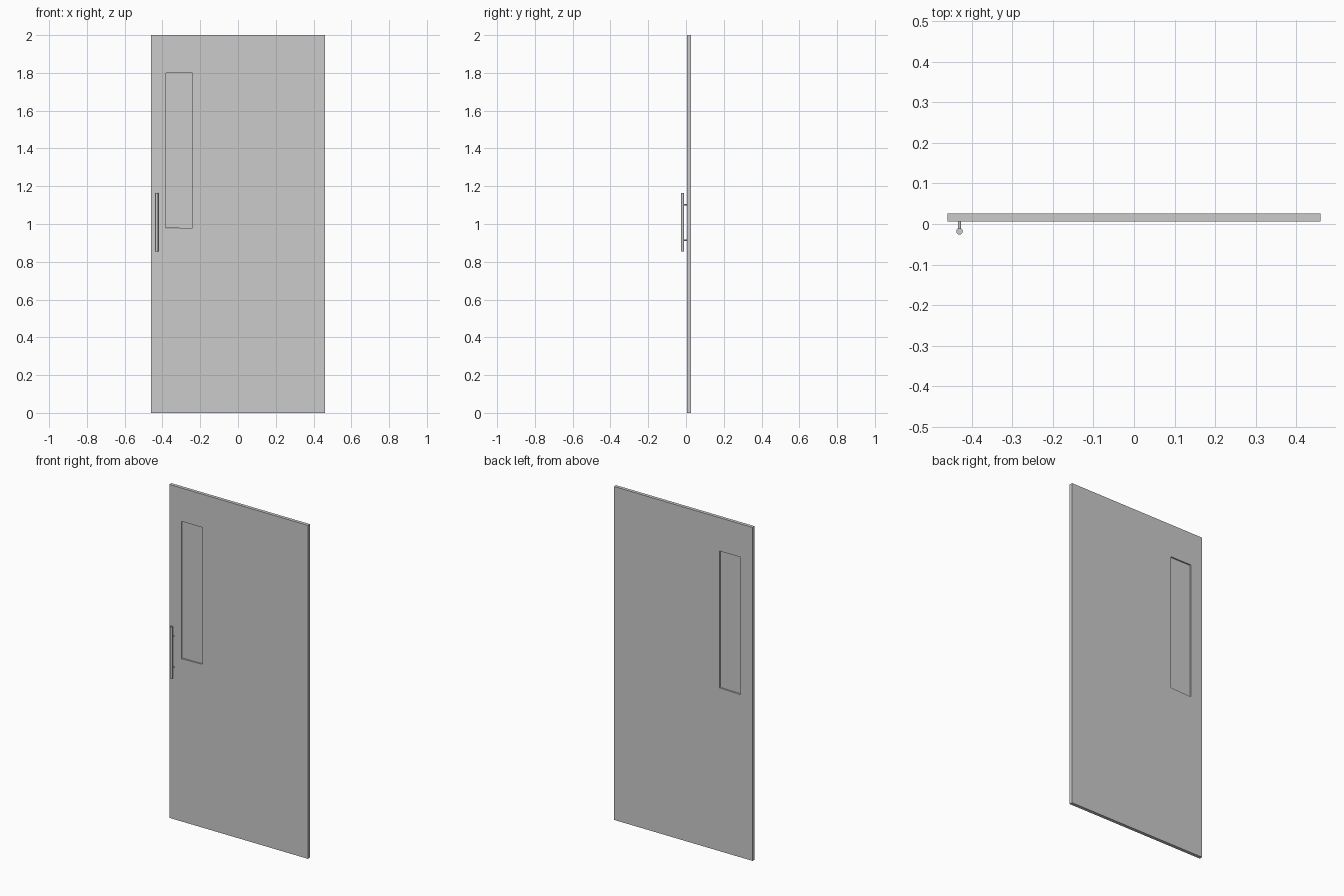
import bpy, bmesh, math

if "Cube" in bpy.data.objects:
    bpy.data.objects.remove(bpy.data.objects["Cube"])

Y0, Y1 = 0.006, 0.026          # door front and back faces
HX = -0.43                     # handle position
BAR_Y, BAR_R = -0.018, 0.008


def cylinder(name, loc, radius, length, rot=(0, 0, 0), sides=16):
    bpy.ops.mesh.primitive_cylinder_add(vertices=sides, radius=radius, depth=length,
                                        location=loc, rotation=rot)
    ob = bpy.context.object
    ob.name = name
    bpy.ops.object.shade_smooth_by_angle()
    return ob


# Door leaf: a slab framed around the window opening
outer = [(-0.46, 0), (0.46, 0), (0.46, 2), (-0.46, 2)]
inner = [(-0.38, 0.975), (-0.24, 0.98), (-0.24, 1.8), (-0.38, 1.8)]
bm = bmesh.new()
of, ob_, nf, nb = [[bm.verts.new((x, y, z)) for x, z in loop]
                   for loop, y in ((outer, Y0), (outer, Y1), (inner, Y0), (inner, Y1))]
for i in range(4):
    j = (i + 1) % 4
    for a, b in ((of, nf), (nf, nb), (nb, ob_), (ob_, of)):
        bm.faces.new((a[i], a[j], b[j], b[i]))
bmesh.ops.recalc_face_normals(bm, faces=bm.faces)
mesh = bpy.data.meshes.new("door_leaf")
bm.to_mesh(mesh)
bm.free()
bpy.context.collection.objects.link(bpy.data.objects.new("door_leaf", mesh))

# Window pane: thin white sheet set mid-depth in the opening
bpy.ops.mesh.primitive_cube_add(size=1, location=(-0.31, (Y0 + Y1) / 2, 1.389))
pane = bpy.context.object
pane.name = "window_pane"
pane.scale = (0.14, 0.004, 0.822)
white = bpy.data.materials.new("white_glass")
white.diffuse_color = (1, 1, 1, 1)
white.use_nodes = True
white.node_tree.nodes["Principled BSDF"].inputs["Base Color"].default_value = white.diffuse_color
pane.data.materials.append(white)

# Pull handle: vertical bar on two standoffs
cylinder("handle_bar", (HX, BAR_Y, 1.009), BAR_R, 0.31)
for name, z in (("lower_standoff", 0.914), ("upper_standoff", 1.101)):
    cylinder(name, (HX, (BAR_Y + Y0) / 2, z), 0.004, Y0 - BAR_Y,
             (math.pi / 2, 0, 0), 12)
